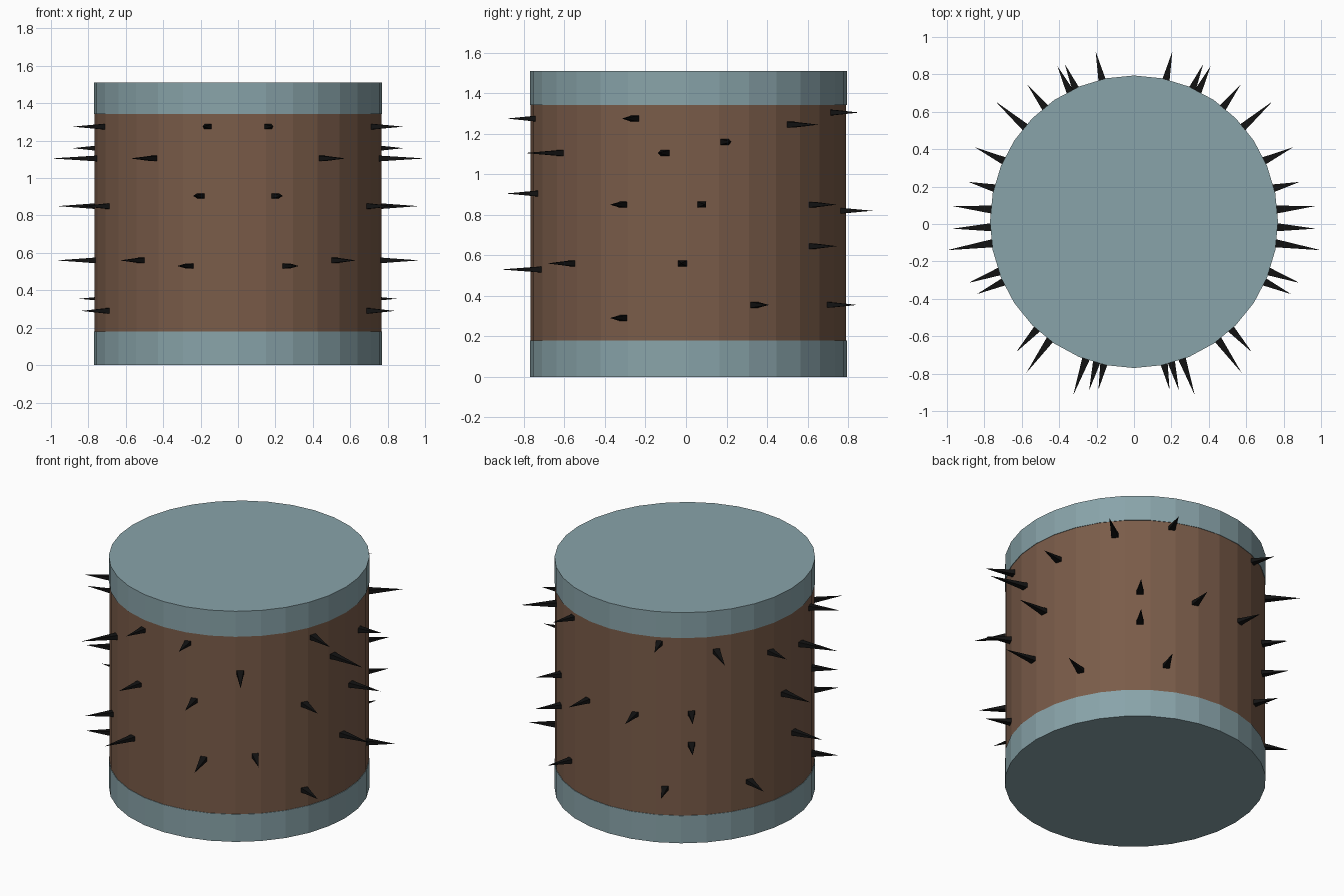
import bpy, bmesh, math
from mathutils import Vector

if "Cube" in bpy.data.objects:
    bpy.data.objects.remove(bpy.data.objects["Cube"])


def material(name, rgb):
    m = bpy.data.materials.new(name)
    m.diffuse_color = (*rgb, 1)
    m.use_nodes = True
    m.node_tree.nodes["Principled BSDF"].inputs["Base Color"].default_value = m.diffuse_color
    return m


STEEL = material("blue grey", (0.25, 0.37, 0.40))
BROWN = material("brown", (0.195, 0.107, 0.067))
BLACK = material("black", (0.006, 0.006, 0.006))
RX, RY, CY = 0.77, 0.782, 0.012


def add_object(name, bm, mat):
    bmesh.ops.recalc_face_normals(bm, faces=bm.faces)
    me = bpy.data.meshes.new(name)
    bm.to_mesh(me)
    bm.free()
    me.materials.append(mat)
    bpy.context.collection.objects.link(bpy.data.objects.new(name, me))


def drum(name, z0, z1, inset, mat):
    bm = bmesh.new()
    rings = []
    for z in (z0, z1):
        rings.append([bm.verts.new(((RX - inset) * math.sin(a), CY + (RY - inset) * math.cos(a), z))
                      for a in (math.tau * i / 32 for i in range(32))])
    for i in range(32):
        j = (i + 1) % 32
        bm.faces.new((rings[0][i], rings[0][j], rings[1][j], rings[1][i]))
    bm.faces.new(rings[0])
    bm.faces.new(rings[1])
    add_object(name, bm, mat)


# Drum body and end bands
drum("lower_band", 0, 0.18, 0, STEEL)
drum("body", 0.18, 1.343, 0.003, BROWN)
drum("upper_band", 1.343, 1.51, 0, STEEL)

# Spike tips on the +x half, mirrored to the other side
TIPS = [
    (0.19, -0.885, 1.275), (0.24, -0.89, 0.905), (0.325, -0.915, 0.53),
    (0.575, -0.795, 1.105), (0.63, -0.685, 0.56), (0.84, -0.375, 0.85),
    (0.84, -0.375, 0.29), (0.885, -0.315, 1.275), (1.0, -0.14, 1.105),
    (0.97, -0.025, 0.56), (0.965, 0.095, 0.85), (0.885, 0.225, 1.16),
    (0.85, 0.41, 0.355), (0.74, 0.655, 1.245), (0.57, 0.745, 0.85),
    (0.57, 0.745, 0.645), (0.37, 0.855, 1.305), (0.41, 0.845, 0.355),
    (0.205, 0.922, 0.82),
]

# Spikes: rectangular pyramids pointing outward
bm = bmesh.new()
for x, y, z in TIPS:
    for s in (1, -1):
        tip = Vector((s * x, y, z))
        out = Vector((s * x, y - CY, 0)).normalized()
        side = Vector((-out.y, out.x, 0)) * 0.023
        up = Vector((0, 0, 0.016))
        base = Vector((0, CY, z)) + out * 0.75
        ring = [bm.verts.new(base + side * a + up * b)
                for a, b in ((-1, -1), (1, -1), (1, 1), (-1, 1))]
        apex = bm.verts.new(tip)
        bm.faces.new(ring)
        for i in range(4):
            bm.faces.new((ring[i], ring[(i + 1) % 4], apex))
add_object("spikes", bm, BLACK)
